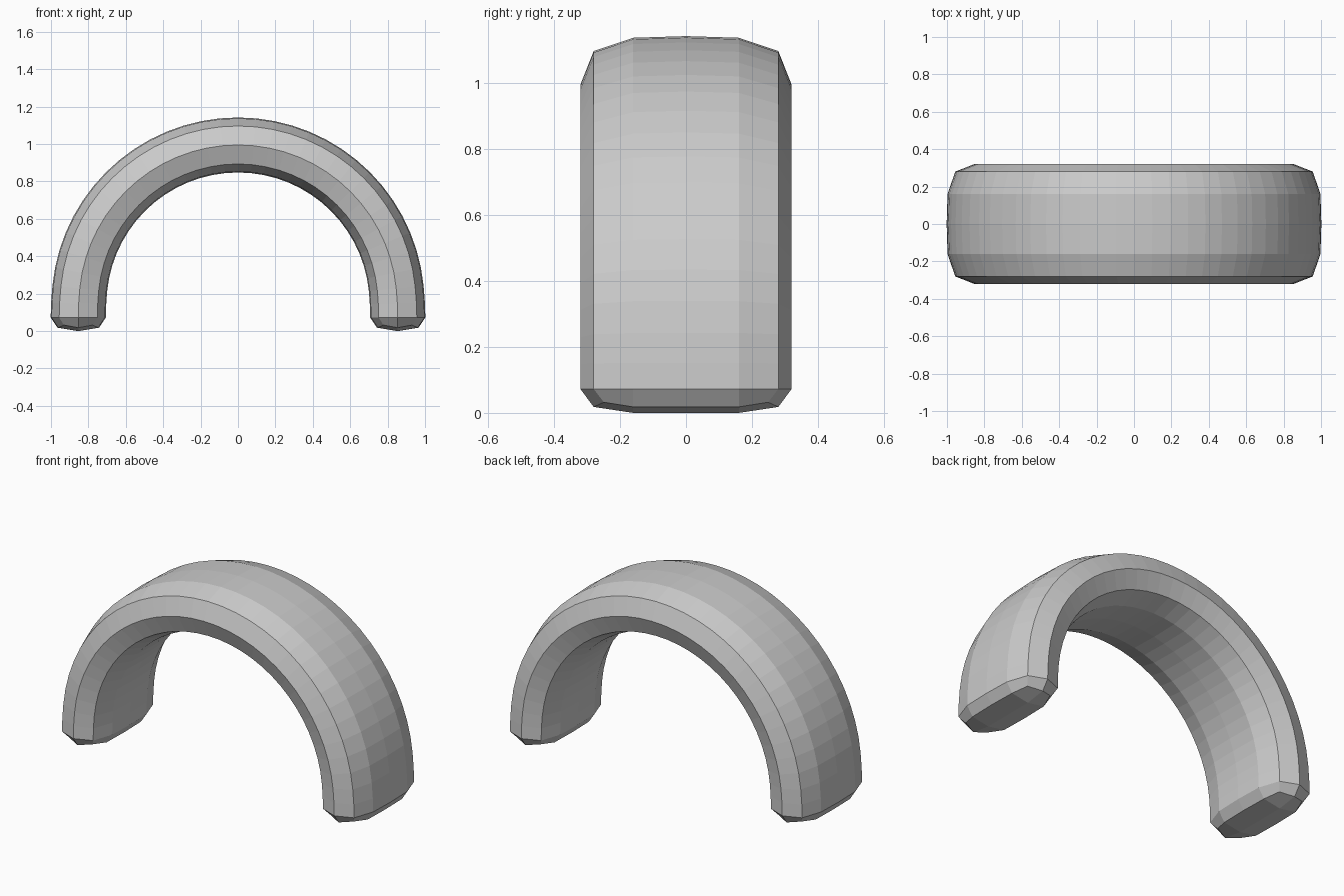
import bpy, bmesh, math

if "Cube" in bpy.data.objects:
    bpy.data.objects.remove(bpy.data.objects["Cube"])

# Half-ring control cage, rounded by one subdivision step
SEG, R, ZC = 16, 0.85, 0.145
# cross-section: (radial offset, y)
profile = [(0.152, 0), (0.132, 0.32), (-0.132, 0.32),
           (-0.152, 0), (-0.132, -0.32), (0.132, -0.32)]
K = 1 / 0.9952  # offsets the slight shrink of subdivision along the arc

bm = bmesh.new()


def ring(angle, z):
    c, s = math.cos(angle), math.sin(angle)
    return [bm.verts.new(((R + o) * K * c, y, z + (R + o) * K * s)) for o, y in profile]


# straight foot, arch, straight foot
rings = [ring(0, 0)]
rings += [ring(math.pi * i / SEG, ZC) for i in range(SEG + 1)]
rings += [ring(math.pi, 0)]
for a, b in zip(rings, rings[1:]):
    for i in range(6):
        j = (i + 1) % 6
        bm.faces.new((a[i], a[j], b[j], b[i]))

# end caps, two quads each
for r in (rings[0], rings[-1]):
    bm.faces.new((r[0], r[1], r[2], r[3]))
    bm.faces.new((r[3], r[4], r[5], r[0]))
bmesh.ops.recalc_face_normals(bm, faces=bm.faces)

mesh = bpy.data.meshes.new("half_ring_arch")
bm.to_mesh(mesh)
bm.free()
arch = bpy.data.objects.new("half_ring_arch", mesh)
bpy.context.collection.objects.link(arch)
sub = arch.modifiers.new("rounding", 'SUBSURF')
sub.levels = sub.render_levels = 1
sub.use_limit_surface = False
